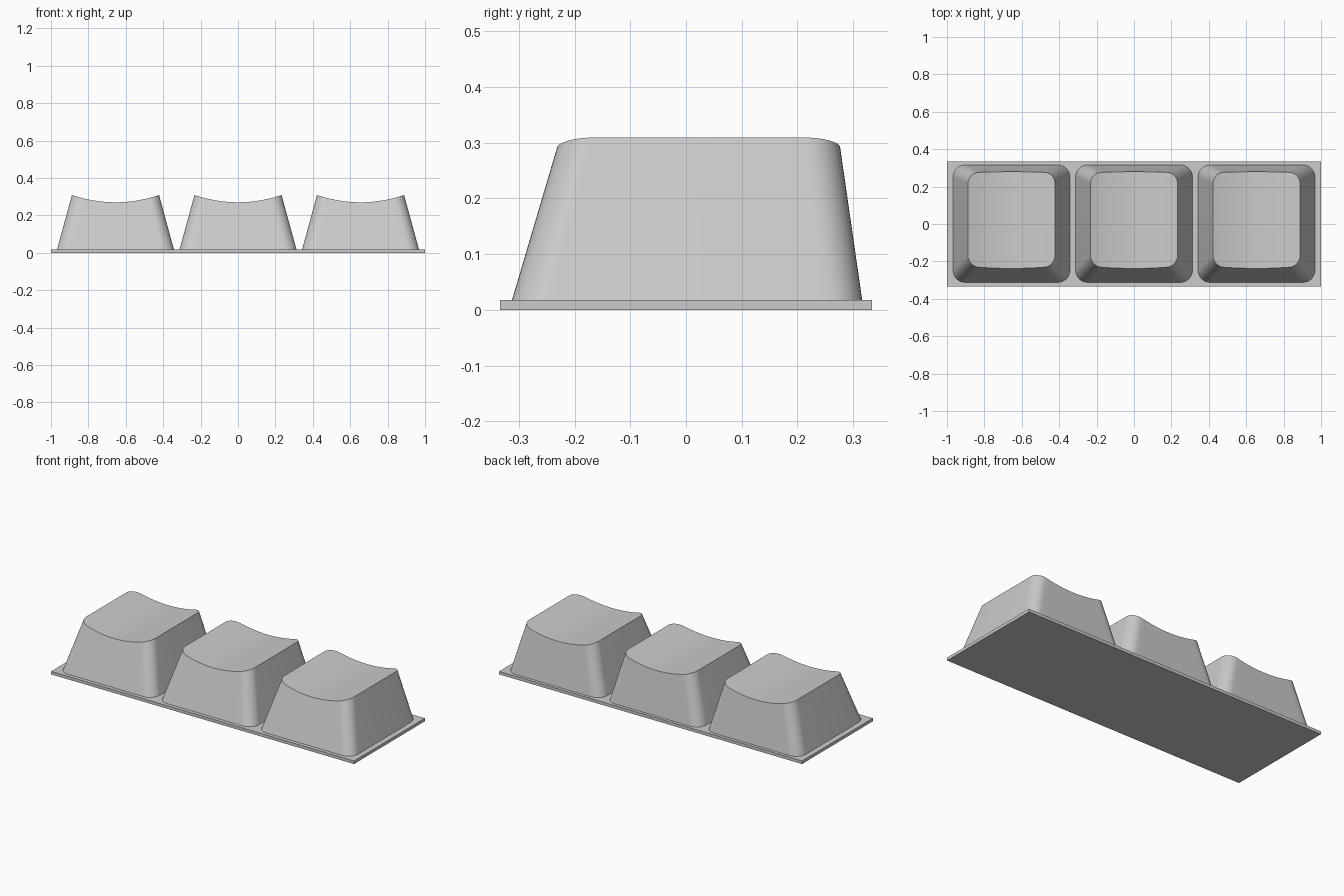
import bpy
import bmesh
from math import cos, sin, pi

if "Cube" in bpy.data.objects:
    bpy.data.objects.remove(bpy.data.objects["Cube"])

grey = bpy.data.materials.new("light_grey")
grey.use_nodes = True
GREY = (0.6, 0.6, 0.6, 1)
grey.diffuse_color = GREY
grey.node_tree.nodes["Principled BSDF"].inputs["Base Color"].default_value = GREY

PLATE_H, TOP_H, DISH_H = 0.018, 0.309, 0.27
BASE = dict(hx=0.3125, front=-0.312, back=0.316, r=0.065)
TOP = dict(hx=0.233, front=-0.226, back=0.274, r=0.06)
CORNER, STRAIGHT = 10, 16


def finish(bm, name):
    bmesh.ops.recalc_face_normals(bm, faces=bm.faces)
    mesh = bpy.data.meshes.new(name)
    bm.to_mesh(mesh)
    bm.free()
    mesh.materials.append(grey)
    obj = bpy.data.objects.new(name, mesh)
    bpy.context.collection.objects.link(obj)
    return obj


def half_outline():
    """Left to right: side of the straight run, then the corner arc direction."""
    arc = [i / CORNER * pi / 2 for i in range(CORNER + 1)]
    left = [(-1, -cos(a), sin(a)) for a in arc]
    middle = [(2 * i / STRAIGHT - 1, 0, 1) for i in range(1, STRAIGHT)]
    right = [(-s, -c, d) for s, c, d in reversed(left)]
    return left + middle + right


def wall_point(spec, side, t):
    """Point on the tapered wall, t = 0 at the base and 1 at the rim height."""
    s, c, d = spec
    hx, front, back, r = (BASE[k] + (TOP[k] - BASE[k]) * t
                          for k in ("hx", "front", "back", "r"))
    x = s * (hx - r) + c * r
    y = front + r - d * r if side < 0 else back - r + d * r
    return x, y, PLATE_H + (TOP_H - PLATE_H) * t


def rim_point(spec, side):
    """Where the wall meets the cylindrical dish."""
    t = 1.0
    for _ in range(12):
        x = wall_point(spec, side, t)[0]
        dish = DISH_H + (TOP_H - DISH_H) * (x / TOP["hx"]) ** 2
        t = (dish - PLATE_H) / (TOP_H - PLATE_H)
    return wall_point(spec, side, t)


def keycap(name, x):
    bm = bmesh.new()
    specs = half_outline()
    rows = {}
    for side in (-1, 1):
        rows[side] = ([bm.verts.new(wall_point(s, side, 0)) for s in specs],
                      [bm.verts.new(rim_point(s, side)) for s in specs])
    (fb, ft), (kb, kt) = rows[-1], rows[1]
    for i in range(len(specs) - 1):
        bm.faces.new((fb[i], fb[i + 1], ft[i + 1], ft[i]))    # front wall
        bm.faces.new((kb[i + 1], kb[i], kt[i], kt[i + 1]))    # back wall
        bm.faces.new((ft[i], ft[i + 1], kt[i + 1], kt[i]))    # dished top
    for i in (0, -1):                                         # side walls
        bm.faces.new((fb[i], ft[i], kt[i], kb[i]))
    bm.faces.new(fb + kb[::-1])                               # underside
    obj = finish(bm, name)
    obj.location.x = x
    bpy.ops.object.select_all(action="DESELECT")
    obj.select_set(True)
    bpy.context.view_layer.objects.active = obj
    bpy.ops.object.shade_smooth_by_angle()


# Thin base plate
bm = bmesh.new()
bmesh.ops.create_cube(bm, size=1)
for v in bm.verts:
    v.co.x *= 2
    v.co.y *= 0.668
    v.co.z = (v.co.z + 0.5) * PLATE_H
finish(bm, "base_plate")

# Row of three keys
for name, x in (("right_keycap", -0.655), ("middle_keycap", 0), ("left_keycap", 0.655)):
    keycap(name, x)
